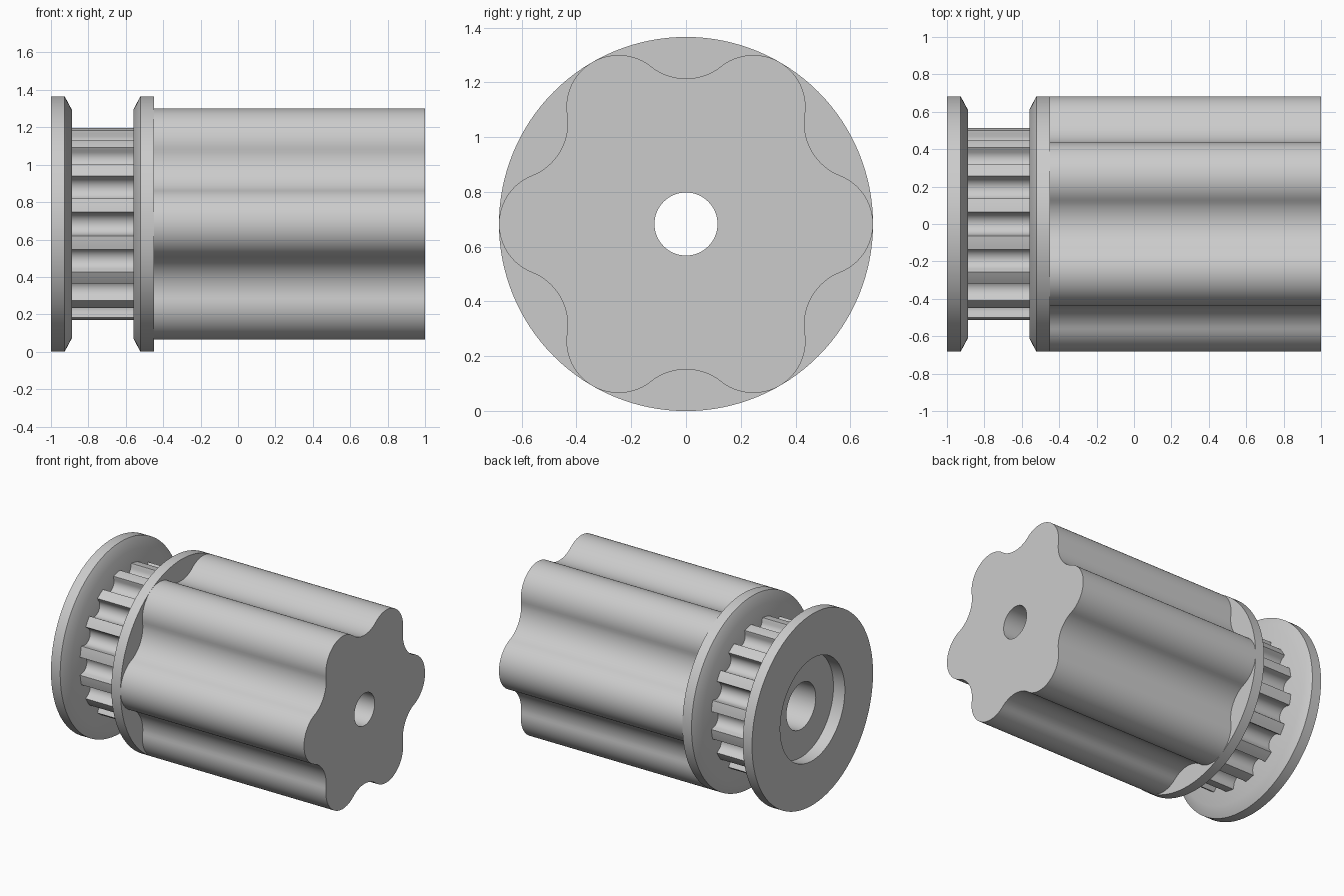
import bpy
import bmesh
from math import sin, cos, atan2, pi, radians, hypot

cube = bpy.data.objects.get("Cube")
if cube:
    bpy.data.objects.remove(cube)

RADIUS = 0.683   # flange and lobe radius; the axis runs along x at this height

metal = bpy.data.materials.new("plain grey")
grey = (0.6, 0.6, 0.6, 1)
metal.diffuse_color = grey
metal.use_nodes = True
metal.node_tree.nodes["Principled BSDF"].inputs["Base Color"].default_value = grey


def circle(r, count=128):
    return [(r * cos(2 * pi * i / count), r * sin(2 * pi * i / count)) for i in range(count)]


def arc(cy, cz, r, start, end, steps):
    return [(cy + r * cos(start + (end - start) * i / steps),
             cz + r * sin(start + (end - start) * i / steps)) for i in range(steps + 1)]


def repeat(points, count):
    """Repeat a profile segment around the axis."""
    out = []
    for k in range(count):
        c, s = cos(2 * pi * k / count), sin(2 * pi * k / count)
        out += [(y * c - z * s, y * s + z * c) for y, z in points]
    return out


def to_circle(points, r):
    """Project a profile onto a round bore."""
    return [(r * y / hypot(y, z), r * z / hypot(y, z)) for y, z in points]


def ring_solid(name, rings):
    """Join (x, profile) rings into a closed solid with a hole through it."""
    bm = bmesh.new()
    loops = [[bm.verts.new((x, y, z + RADIUS)) for y, z in pts] for x, pts in rings]
    n = len(loops[0])
    for a, b in zip(loops, loops[1:] + loops[:1]):
        for i in range(n):
            j = (i + 1) % n
            bm.faces.new((a[i], a[j], b[j], b[i]))
    bmesh.ops.recalc_face_normals(bm, faces=bm.faces)
    mesh = bpy.data.meshes.new(name)
    bm.to_mesh(mesh)
    bm.free()
    mesh.materials.append(metal)
    obj = bpy.data.objects.new(name, mesh)
    bpy.context.collection.objects.link(obj)
    bpy.ops.object.select_all(action='DESELECT')
    obj.select_set(True)
    bpy.context.view_layer.objects.active = obj
    bpy.ops.object.shade_smooth_by_angle(angle=radians(30))
    return obj


def turned(name, profile):
    return ring_solid(name, [(x, circle(r)) for x, r in profile])


def sleeve(name, outline, x0, x1, bore):
    inner = to_circle(outline, bore)
    return ring_solid(name, [(x0, outline), (x1, outline), (x1, inner), (x0, inner)])


# End flange with a round recess in its outer face
BORE, RECESS, BEVEL = 0.165, 0.365, 0.61
turned("end_flange", [(-1, RECESS), (-1, RADIUS), (-0.927, RADIUS), (-0.888, BEVEL),
                      (-0.888, BORE), (-0.91, BORE), (-0.91, RECESS)])

# Inner flange against the grip
turned("inner_flange", [(-0.56, BORE), (-0.56, BEVEL), (-0.522, RADIUS),
                        (-0.45, RADIUS), (-0.45, BORE)])

# Toothed belt drum: round-bottomed grooves, teeth between them
TEETH, TIP = 16, 0.518
half = radians(7.1)
groove = arc(0.497, 0, 0.059, 1.5 * pi, 0.5 * pi, 12)
tooth = arc(0, 0, TIP, half, 2 * pi / TEETH - half, 4)
sleeve("belt_drum", repeat(groove + tooth, TEETH), -0.9, -0.55, BORE)

# Six-lobed grip: convex lobe arcs blended into concave valley arcs
LOBE_DIST, LOBE_R = 0.4925, 0.1905
VALLEY_DIST, VALLEY_R = 0.739, 0.208
vy, vz = VALLEY_DIST * cos(pi / 6), VALLEY_DIST * sin(pi / 6)
meet = atan2(vz, vy - LOBE_DIST)
lobe = arc(LOBE_DIST, 0, LOBE_R, -meet, meet, 24)
valley = arc(vy, vz, VALLEY_R, meet + pi, 4 * pi / 3 - meet, 14)
sleeve("lobed_grip", repeat(lobe + valley[1:-1], 6), -0.452, 1, 0.115)
